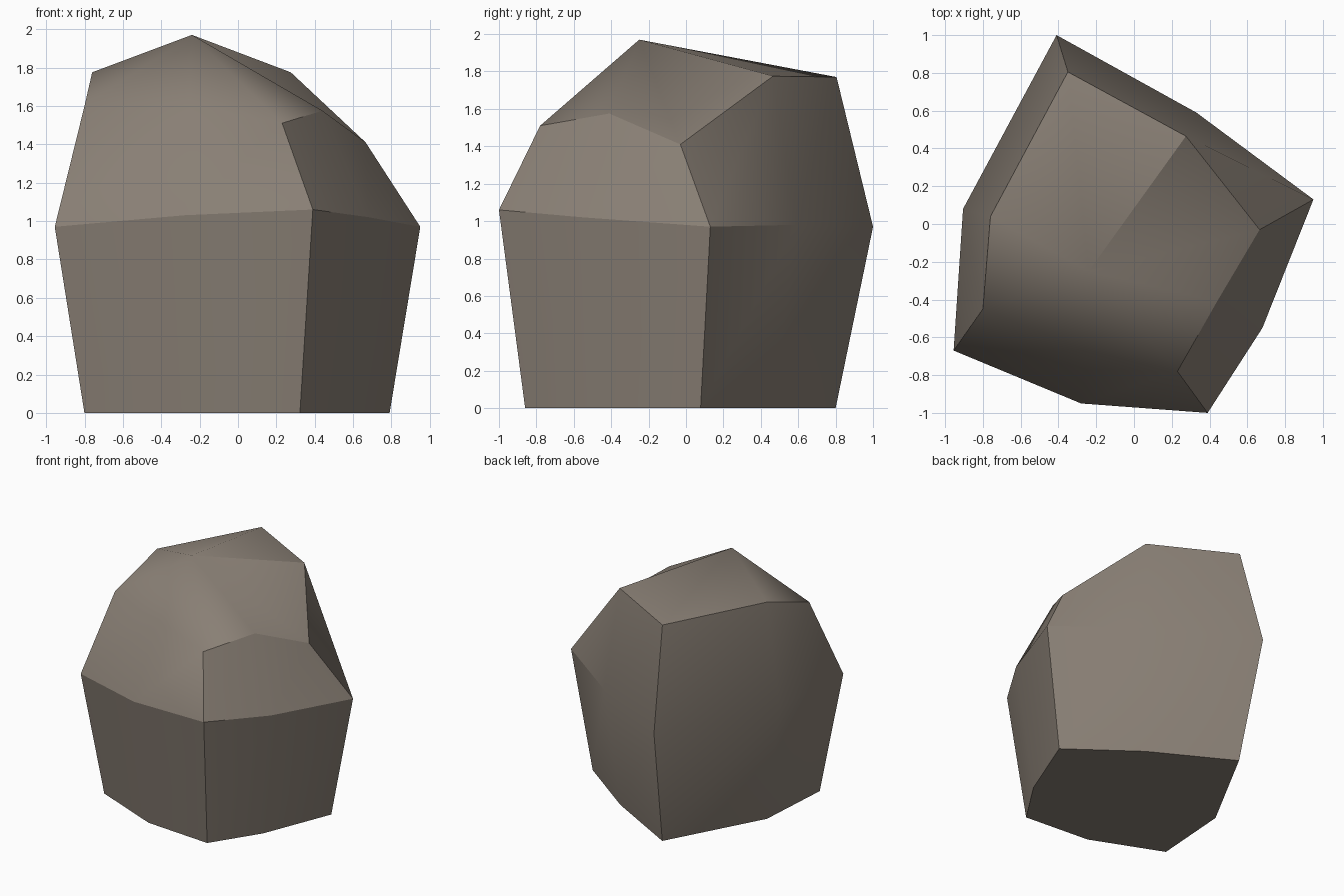
import bpy, bmesh, math

if "Cube" in bpy.data.objects:
    bpy.data.objects.remove(bpy.data.objects["Cube"])

# Eight columns: widest ring and shoulder ring (x, y, z), counter-clockwise seen from above
widest = [(0.95, 0.13, 0.97), (0.33, 0.59, 0.98), (-0.41, 1.0, 0.97), (-0.905, 0.08, 0.97),
          (-0.955, -0.67, 0.97), (-0.28, -0.95, 1.03), (0.39, -1.0, 1.06), (0.68, -0.55, 1.02)]
shoulder = [(0.665, -0.03, 1.41), (0.275, 0.465, 1.775), (-0.35, 0.805, 1.77), (-0.76, 0.04, 1.775),
            (-0.80, -0.45, 1.60), (-0.25, -0.67, 1.60), (0.23, -0.78, 1.51), (0.44, -0.41, 1.575)]
# Base ring is the widest ring drawn in
base = [(x * 0.835 - 0.003, y * 0.83 - 0.03, 0) for x, y, z in widest]

bm = bmesh.new()
rings = [[bm.verts.new(p) for p in ring] for ring in (base, widest, shoulder)]
peak = bm.verts.new((-0.24, -0.25, 1.97))

# Underside, two bands of walls, and a fan up to the peak
bm.faces.new(rings[0][::-1])
for i in range(8):
    j = (i + 1) % 8
    for low, high in zip(rings, rings[1:]):
        bm.faces.new((low[i], low[j], high[j], high[i]))
    bm.faces.new((rings[2][i], rings[2][j], peak))
bmesh.ops.recalc_face_normals(bm, faces=bm.faces)

mesh = bpy.data.meshes.new("rock")
bm.to_mesh(mesh)
bm.free()
rock = bpy.data.objects.new("rock", mesh)
bpy.context.collection.objects.link(rock)

stone = bpy.data.materials.new("brown grey stone")
stone.diffuse_color = (0.25, 0.213, 0.177, 1)
stone.use_nodes = True
stone.node_tree.nodes["Principled BSDF"].inputs["Base Color"].default_value = stone.diffuse_color
mesh.materials.append(stone)

# Soft shading with the sharper creases kept
bpy.context.view_layer.objects.active = rock
rock.select_set(True)
bpy.ops.object.shade_smooth_by_angle(angle=math.radians(30))
